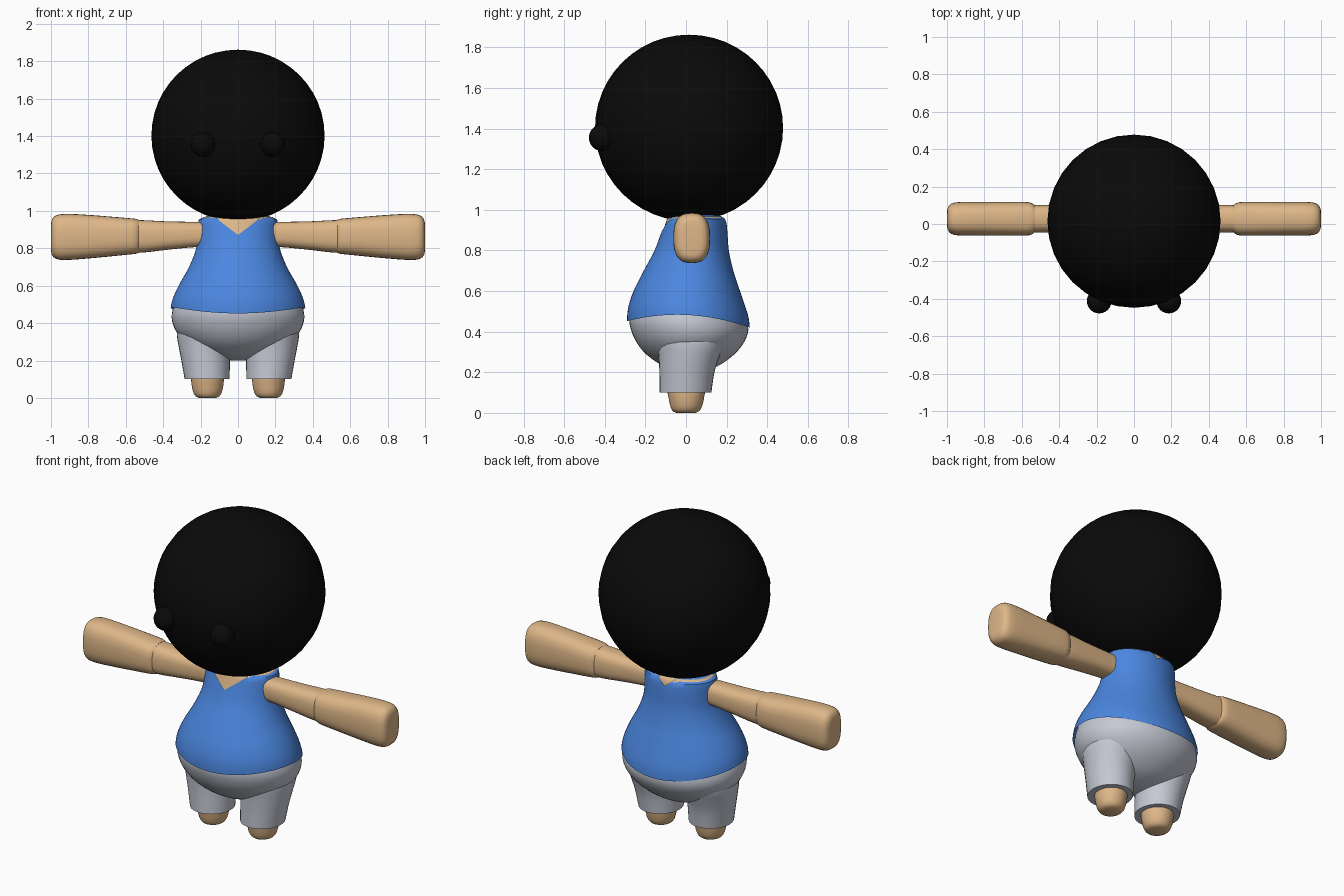
import bpy, bmesh, math
from mathutils import Vector

if "Cube" in bpy.data.objects:
    bpy.data.objects.remove(bpy.data.objects["Cube"])


def material(name, rgb):
    m = bpy.data.materials.new(name)
    m.diffuse_color = (*rgb, 1)
    m.use_nodes = True
    m.node_tree.nodes["Principled BSDF"].inputs["Base Color"].default_value = m.diffuse_color
    return m


SKIN = material("tan skin", (0.73, 0.47, 0.245))
BLUE = material("blue cloth", (0.07, 0.24, 0.74))
GREY = material("pale grey cloth", (0.56, 0.585, 0.66))
BLACK = material("black", (0.003, 0.003, 0.003))


def sample(keys, t):
    """Smooth interpolation of rows (t, a, b, ...) sorted by t."""
    t = min(max(t, keys[0][0]), keys[-1][0])
    i = max(k for k in range(len(keys) - 1) if keys[k][0] <= t)

    def slope(k, c):
        a, b = keys[max(k - 1, 0)], keys[min(k + 1, len(keys) - 1)]
        return (b[c] - a[c]) / (b[0] - a[0])
    h = keys[i + 1][0] - keys[i][0]
    u = (t - keys[i][0]) / h
    return [(2*u**3 - 3*u*u + 1) * keys[i][c] + (u**3 - 2*u*u + u) * h * slope(i, c)
            + (3*u*u - 2*u**3) * keys[i + 1][c] + (u**3 - u*u) * h * slope(i + 1, c)
            for c in range(1, len(keys[0]))]


def smooth(ob, angle):
    bpy.ops.object.select_all(action='DESELECT')
    ob.select_set(True)
    bpy.context.view_layer.objects.active = ob
    bpy.ops.object.shade_smooth_by_angle(angle=math.radians(angle))


def loft(name, rings, mat, caps=True, angle=50):
    bm = bmesh.new()
    loops = [[bm.verts.new(p) for p in r] for r in rings]
    n = len(loops[0])
    for a, b in zip(loops, loops[1:]):
        for i in range(n):
            j = (i + 1) % n
            bm.faces.new((a[i], a[j], b[j], b[i]))
    if caps:
        bm.faces.new(loops[0][::-1])
        bm.faces.new(loops[-1])
    bmesh.ops.recalc_face_normals(bm, faces=bm.faces)
    me = bpy.data.meshes.new(name)
    bm.to_mesh(me)
    bm.free()
    me.materials.append(mat)
    ob = bpy.data.objects.new(name, me)
    bpy.context.collection.objects.link(ob)
    smooth(ob, angle)
    return ob


def angles(n):
    return [2 * math.pi * i / n for i in range(n)]


def point(keys, z, a, cx=0.0, grow=0.0):
    """Point on an oval section; keys hold z, half width, front y, back y."""
    hx, y0, y1 = sample(keys, z)
    return Vector((cx + (hx + grow) * math.cos(a),
                   (y0 + y1) / 2 + ((y1 - y0) / 2 + grow) * math.sin(a), z))


def ball(name, loc, scale, mat, seg, rings):
    bpy.ops.mesh.primitive_uv_sphere_add(segments=seg, ring_count=rings, location=loc)
    ob = bpy.context.object
    ob.name = name
    ob.scale = scale
    ob.data.materials.append(mat)
    smooth(ob, 60)


# Head and eyes
ball("head", (0, 0.015, 1.403), (0.463, 0.463, 0.459), BLACK, 32, 24)
for s, side in ((-1, "left"), (1, "right")):
    ball(side + "_eye", (s * 0.186, -0.412, 1.355), (0.066, 0.066, 0.066), BLACK, 24, 16)

# Shirt with curved hem and a V neck front and back
TORSO = [(0.40, 0.357, -0.288, 0.316), (0.47, 0.361, -0.29, 0.308),
         (0.53, 0.349, -0.282, 0.290), (0.60, 0.318, -0.258, 0.266),
         (0.70, 0.262, -0.208, 0.233), (0.80, 0.224, -0.155, 0.211),
         (0.90, 0.214, -0.118, 0.203), (0.945, 0.212, -0.104, 0.197),
         (0.965, 0.198, -0.094, 0.187), (0.977, 0.155, -0.065, 0.155)]


def collar(a):
    x = abs(math.cos(a)) * 0.2
    low = 0.872 if math.sin(a) < 0 else 0.925
    return min(0.977, low + 0.8 * x)


def hem(a):
    s = math.sin(a)
    return 0.482 - 0.016 * s - 0.046 * s * s


loft("shirt", [[point(TORSO, hem(a) + (collar(a) - hem(a)) * k / 22, a)
                for a in angles(64)] for k in range(23)], BLUE, caps=False)

# Chest skin seen in the neck opening
loft("neck_skin", [[point(TORSO, z, a, grow=-0.007) for a in angles(48)]
                   for z in (0.82, 0.85, 0.88, 0.91, 0.935, 0.955, 0.968)], SKIN)

# Rounded seat of the trousers
SEAT = [(0.20, 0.03, -0.01, 0.05), (0.21, 0.10, -0.06, 0.10), (0.23, 0.165, -0.11, 0.155),
        (0.26, 0.225, -0.16, 0.203), (0.30, 0.28, -0.208, 0.25), (0.35, 0.327, -0.245, 0.287),
        (0.40, 0.350, -0.268, 0.306), (0.45, 0.354, -0.279, 0.302), (0.52, 0.335, -0.27, 0.28)]
loft("trouser_seat", [[point(SEAT, 0.20 + 0.32 * (k / 20) ** 1.5, a) for a in angles(48)]
                      for k in range(21)], GREY)

# Trouser legs: z, half width, front y, back y, centre x
LEG = [(0.10, 0.120, -0.130, 0.125), (0.20, 0.130, -0.131, 0.140), (0.28, 0.139, -0.135, 0.165),
       (0.34, 0.143, -0.140, 0.187), (0.37, 0.135, -0.135, 0.185), (0.40, 0.10, -0.10, 0.15)]
FOOT = [(0.0, 0.045, -0.048, 0.048), (0.008, 0.062, -0.064, 0.064), (0.03, 0.076, -0.076, 0.078),
        (0.07, 0.085, -0.085, 0.088), (0.11, 0.088, -0.092, 0.094), (0.18, 0.088, -0.092, 0.094)]

# Arms: x, centre z, half height, half depth
UPPER = [(0.12, 0.873, 0.066, 0.062), (0.22, 0.874, 0.067, 0.064), (0.38, 0.868, 0.076, 0.070),
         (0.50, 0.864, 0.086, 0.074), (0.57, 0.864, 0.088, 0.074)]
FORE = [(0.53, 0.864, 0.088, 0.072), (0.545, 0.864, 0.093, 0.083), (0.57, 0.864, 0.096, 0.089),
        (0.70, 0.863, 0.108, 0.090), (0.82, 0.862, 0.118, 0.090), (0.91, 0.861, 0.123, 0.090),
        (0.96, 0.860, 0.120, 0.086), (0.985, 0.860, 0.108, 0.075), (0.997, 0.859, 0.088, 0.055),
        (1.0, 0.859, 0.065, 0.035)]


def arm_ring(keys, x, s):
    cz, hz, hy = sample(keys, x)
    p = 2 / 2.7  # rounded box section

    def bulge(v):
        return math.copysign(abs(v) ** p, v)
    return [Vector((s * x, 0.028 + hy * bulge(math.cos(a)), cz + hz * bulge(math.sin(a))))
            for a in angles(32)]


def steps(keys, extra=3):
    """Key stations plus evenly spaced ones between them."""
    out = [keys[0][0]]
    for a, b in zip(keys, keys[1:]):
        out += [a[0] + (b[0] - a[0]) * k / extra for k in range(1, extra + 1)]
    return out


for s, side in ((-1, "left"), (1, "right")):
    loft(side + "_trouser_leg", [[point(LEG, z, a, s * (0.165 + 0.08 * (z - 0.1)))
                                  for a in angles(32)] for z in steps(LEG)], GREY)
    loft(side + "_foot", [[point(FOOT, z, a, s * 0.163) for a in angles(32)]
                          for z in steps(FOOT)], SKIN)
    loft(side + "_upper_arm", [arm_ring(UPPER, x, s) for x in steps(UPPER)], SKIN)
    loft(side + "_forearm", [arm_ring(FORE, x, s) for x in steps(FORE)], SKIN)
